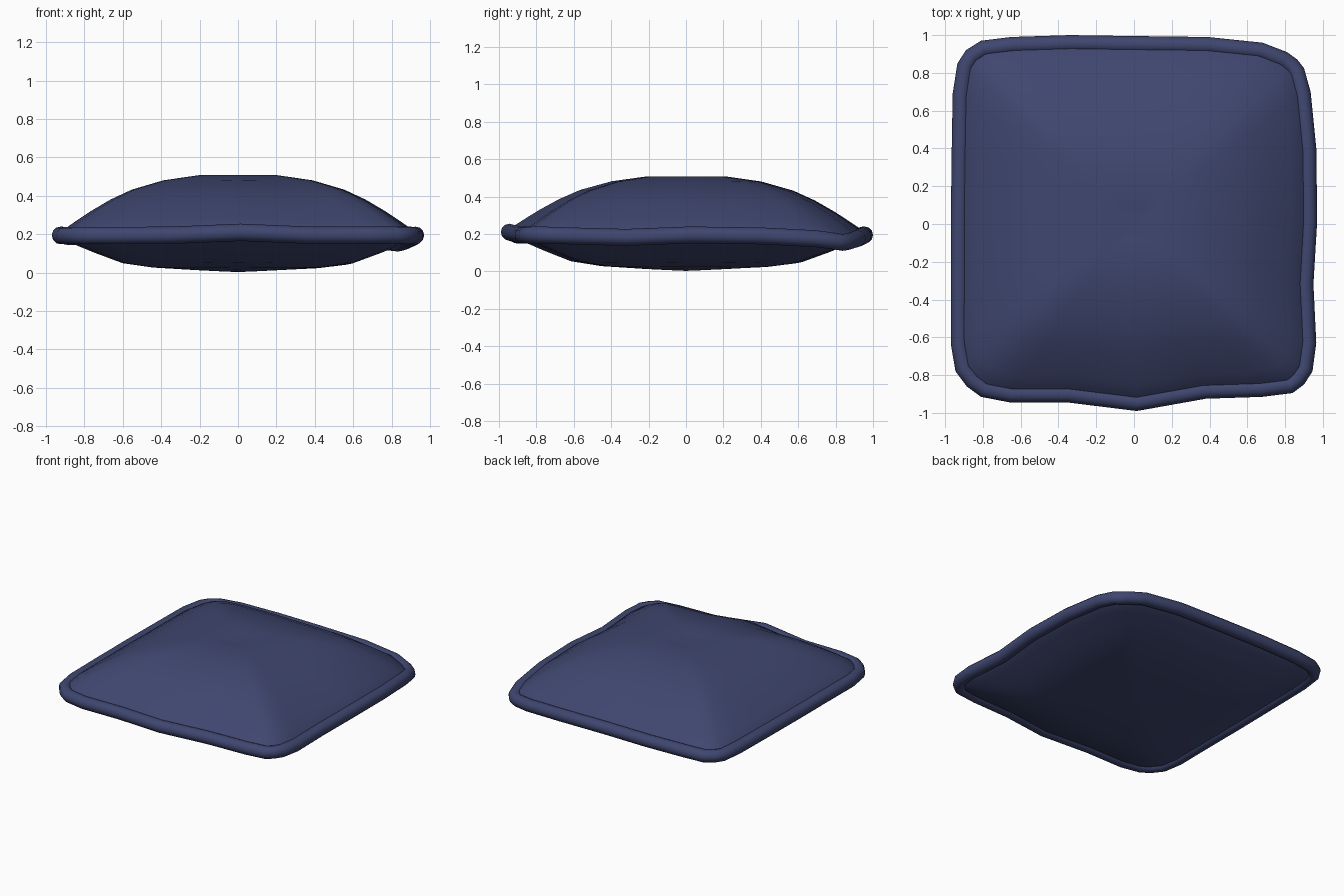
import bpy, bmesh, math
from mathutils import Vector

if "Cube" in bpy.data.objects:
    bpy.data.objects.remove(bpy.data.objects["Cube"])

mat = bpy.data.materials.new("navy fabric")
mat.diffuse_color = (0.050, 0.062, 0.160, 1)
mat.use_nodes = True
mat.node_tree.nodes["Principled BSDF"].inputs["Base Color"].default_value = mat.diffuse_color

# Uneven cushion outline seen from above, clockwise from the left side: x, y, seam height
OUTLINE = [
    (-.965, .4, .195), (-.96, .69, .195), (-.935, .85, .19), (-.89, .92, .19), (-.81, .97, .19),
    (-.65, .99, .195), (-.34, 1, .195), (0, .995, .195), (.39, .99, .19), (.68, .96, .175),
    (.81, .91, .16), (.865, .87, .155), (.9, .825, .16), (.935, .7, .175), (.965, .4, .19),
    (.97, .02, .195), (.95, -.32, .182), (.965, -.63, .19), (.945, -.78, .195), (.9, -.85, .195),
    (.84, -.895, .195), (.68, -.915, .195), (.38, -.925, .195), (.015, -.99, .21),
    (-.35, -.945, .195), (-.655, -.945, .193), (-.81, -.915, .193), (-.885, -.86, .193),
    (-.945, -.78, .193), (-.97, -.635, .193), (-.97, -.32, .195), (-.97, 0, .195)]
N = len(OUTLINE)
R = 0.045
pts = [Vector(p) for p in OUTLINE]


def outward(i):
    t = (pts[(i + 1) % N] - pts[i - 1])
    return Vector((-t.y, t.x, 0)).normalized()


seam = [pts[i] - outward(i) * R for i in range(N)]


def bridge(bm, a, b):
    for i in range(N):
        j = (i + 1) % N
        bm.faces.new((a[i], a[j], b[j], b[i]))


def finish(bm, name):
    bmesh.ops.recalc_face_normals(bm, faces=bm.faces)
    me = bpy.data.meshes.new(name)
    bm.to_mesh(me)
    bm.free()
    for p in me.polygons:
        p.use_smooth = True
    me.materials.append(mat)
    ob = bpy.data.objects.new(name, me)
    bpy.context.collection.objects.link(ob)


# Stuffed body: rings shrinking from the seam to the crown above and below
TOP = [(.97, .232), (.9, .277), (.83, .32), (.72, .38), (.6, .432), (.42, .481), (.22, .508), (.1, .5)]
BOTTOM = [(.97, .17), (.9, .14), (.8, .102), (.65, .05), (.48, .027), (.25, .014), (.1, .007)]
bm = bmesh.new()
rim = [bm.verts.new(p) for p in seam]
for profile, tip in ((TOP, .495), (BOTTOM, .003)):
    prev = rim
    for s, z in profile:
        ring = [bm.verts.new((p.x * s, p.y * s, z + (p.z - .195) * s ** 3)) for p in seam]
        bridge(bm, prev, ring)
        prev = ring
    c = bm.verts.new((0, 0, tip))
    for i in range(N):
        bm.faces.new((prev[i], prev[(i + 1) % N], c))
finish(bm, "cushion_body")

# Round piping along the seam
bm = bmesh.new()
SIDES = 12
rings = []
for k in range(SIDES):
    a = 2 * math.pi * k / SIDES
    rings.append([bm.verts.new(seam[i] + outward(i) * R * math.cos(a) + Vector((0, 0, R * math.sin(a))))
                  for i in range(N)])
for k in range(SIDES):
    bridge(bm, rings[k], rings[(k + 1) % SIDES])
finish(bm, "seam_piping")
